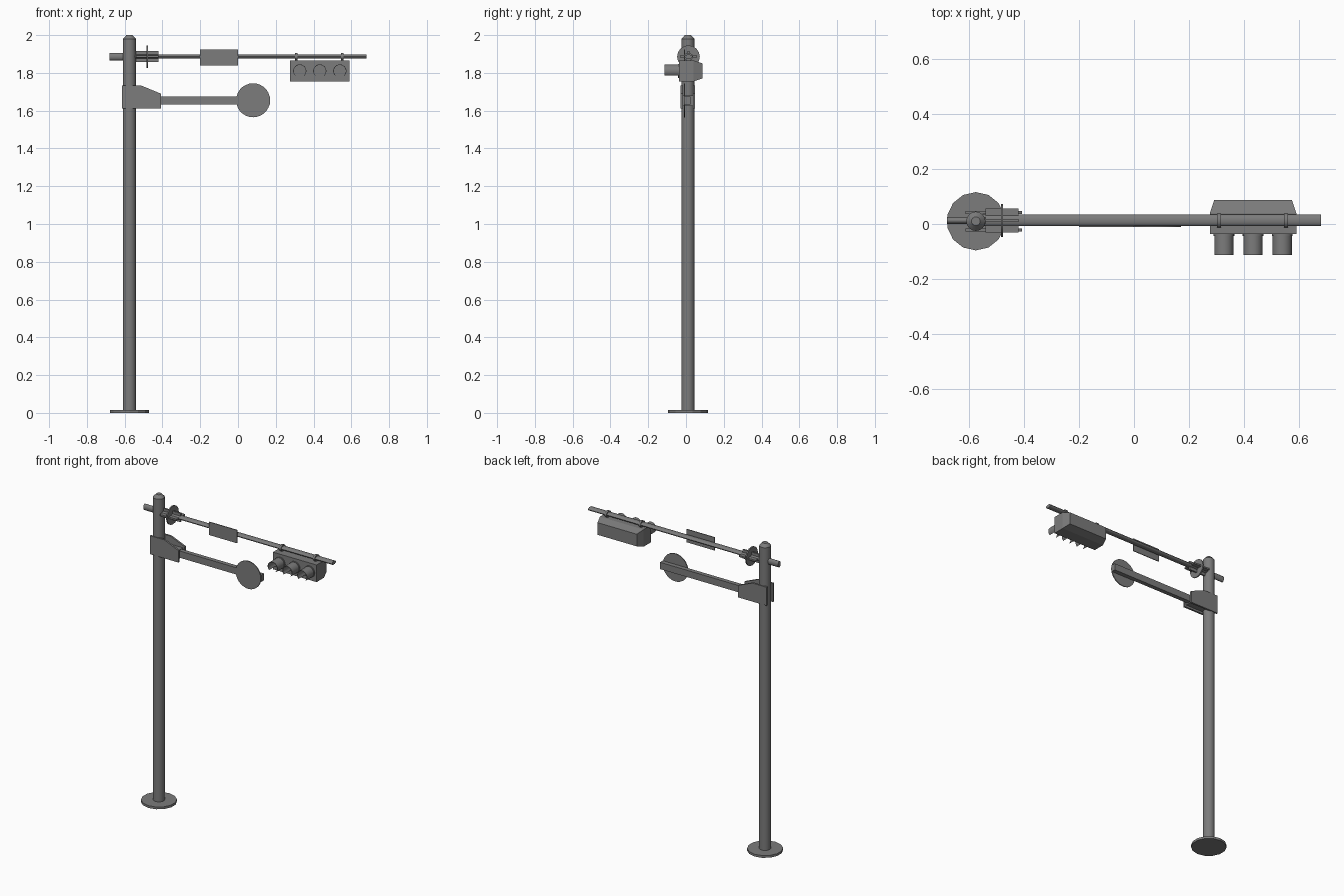
import bpy, bmesh, math
from mathutils import Matrix, Vector

if "Cube" in bpy.data.objects:
    bpy.data.objects.remove(bpy.data.objects["Cube"])

grey = bpy.data.materials.new("dark grey metal")
grey.use_nodes = True
COLOUR = (0.2, 0.2, 0.2, 1)
grey.diffuse_color = COLOUR
grey.node_tree.nodes["Principled BSDF"].inputs["Base Color"].default_value = COLOUR

POLE_X, MID_Y, ARM_Z = -0.575, 0.013, 1.886


def finish(name, bm, smooth=False):
    bmesh.ops.recalc_face_normals(bm, faces=bm.faces)
    mesh = bpy.data.meshes.new(name)
    bm.to_mesh(mesh)
    bm.free()
    mesh.materials.append(grey)
    ob = bpy.data.objects.new(name, mesh)
    bpy.context.collection.objects.link(ob)
    if smooth:
        bpy.ops.object.select_all(action="DESELECT")
        ob.select_set(True)
        bpy.context.view_layer.objects.active = ob
        bpy.ops.object.shade_smooth_by_angle(angle=math.radians(35))
    return ob


def box(name, lo, hi):
    lo, hi = Vector(lo), Vector(hi)
    bm = bmesh.new()
    bmesh.ops.create_cube(bm, size=1, matrix=Matrix.Translation((lo + hi) / 2)
                          @ Matrix.Diagonal((*(hi - lo), 1)))
    return finish(name, bm)


def rod(name, centre, r, length, axis="Z", r2=None, sides=16, stretch=(1, 1, 1), smooth=True):
    turn = {"Z": Matrix(), "X": Matrix.Rotation(math.pi / 2, 4, "Y"),
            "Y": Matrix.Rotation(math.pi / 2, 4, "X")}[axis]
    bm = bmesh.new()
    bmesh.ops.create_cone(bm, cap_ends=True, segments=sides, radius1=r,
                          radius2=r if r2 is None else r2, depth=length,
                          matrix=Matrix.Translation(centre) @ Matrix.Diagonal((*stretch, 1)) @ turn)
    return finish(name, bm, smooth)


def plate(name, outline, y0, y1):
    """Extrude an x-z outline along y."""
    bm = bmesh.new()
    face = bm.faces.new([bm.verts.new((x, y0, z)) for x, z in outline])
    ext = bmesh.ops.extrude_face_region(bm, geom=[face])
    bmesh.ops.translate(bm, vec=(0, y1 - y0, 0),
                        verts=[v for v in ext["geom"] if isinstance(v, bmesh.types.BMVert)])
    return finish(name, bm)


# Post with base flange and domed cap
rod("base_flange", (POLE_X, 0.01, 0.0075), 0.106, 0.015, sides=14, smooth=False)
rod("post", (POLE_X, 0.01, 0.995), 0.035, 1.97)
rod("post_cap", (POLE_X, 0.01, 1.99), 0.035, 0.02, r2=0.016)

# Upper arm: flattened tube, counter stub, flange disc and crossed fins
rod("upper_arm", (0.05, MID_Y, ARM_Z), 0.021, 1.26, "X", stretch=(1, 1, 0.52))
rod("arm_stub", (-0.61, MID_Y, ARM_Z), 0.02, 0.14, "X", stretch=(1, 0.66, 1))
rod("arm_flange", (-0.48, MID_Y, ARM_Z), 0.06, 0.008, "X")
box("flat_fin", (-0.54, MID_Y - 0.044, ARM_Z - 0.005), (-0.42, MID_Y + 0.044, ARM_Z + 0.005))
box("upright_fin", (-0.54, MID_Y - 0.005, ARM_Z - 0.029), (-0.42, MID_Y + 0.005, ARM_Z + 0.029))

# Rectangular sign on the upper arm
box("street_sign", (-0.2, -0.011, 1.84), (0, -0.006, 1.925))

# Lower bracket cheeks, web and arm with round sign
cheek = [(-0.613, 1.612), (-0.408, 1.612), (-0.408, 1.69), (-0.51, 1.732), (-0.613, 1.732)]
for side, y in (("front", -0.028), ("back", 0.036)):
    plate(side + "_bracket_cheek", cheek, y, y + 0.012)
box("bracket_web", (-0.56, -0.02, 1.625), (-0.42, 0.04, 1.68))
box("lower_arm", (-0.43, -0.004, 1.632), (0.17, 0.024, 1.676))
rod("round_sign", (0.08, -0.007, 1.655), 0.09, 0.006, "Y", sides=28)

# Signal housing, tapered toward its back
bm = bmesh.new()
rings = []
for y, inset in ((-0.036, 0), (0.04, 0), (0.088, 0.016)):
    x0, x1, z0, z1 = 0.276 + inset, 0.59 - inset, 1.755 + inset, 1.866 - inset
    rings.append([bm.verts.new((x, y, z)) for x, z in ((x0, z0), (x1, z0), (x1, z1), (x0, z1))])
for a, b in zip(rings, rings[1:]):
    for i in range(4):
        j = (i + 1) % 4
        bm.faces.new((a[i], a[j], b[j], b[i]))
bm.faces.new(rings[0])
bm.faces.new(rings[-1])
finish("signal_housing", bm)

# Lenses with visors open at the bottom
LENS_Z, STEPS = 1.81, 18
for i, name in enumerate(("right", "middle", "left")):
    x = 0.327 + 0.106 * i
    rod(name + "_lens", (x, -0.039, LENS_Z), 0.038, 0.008, "Y", sides=20)
    bm = bmesh.new()
    strip = []
    for k in range(STEPS + 1):
        a = math.radians(-45 + 270 * k / STEPS)
        strip.append([bm.verts.new((x + r * math.cos(a), y, LENS_Z + r * math.sin(a)))
                      for r, y in ((0.035, -0.036), (0.035, -0.113), (0.032, -0.113), (0.032, -0.036))])
    for a, b in zip(strip, strip[1:]):
        for m in range(4):
            n = (m + 1) % 4
            bm.faces.new((a[m], a[n], b[n], b[m]))
    bm.faces.new(strip[0])
    bm.faces.new(strip[-1])
    finish(name + "_visor", bm, True)

# Clamps hanging the signal from the upper arm
for name, x in (("right", 0.309), ("left", 0.552)):
    rod(name + "_clamp_band", (x, MID_Y, ARM_Z), 0.025, 0.014, "X", stretch=(1, 1, 0.78))
    box(name + "_clamp_hanger", (x - 0.007, 0, 1.86), (x + 0.007, 0.026, ARM_Z))
